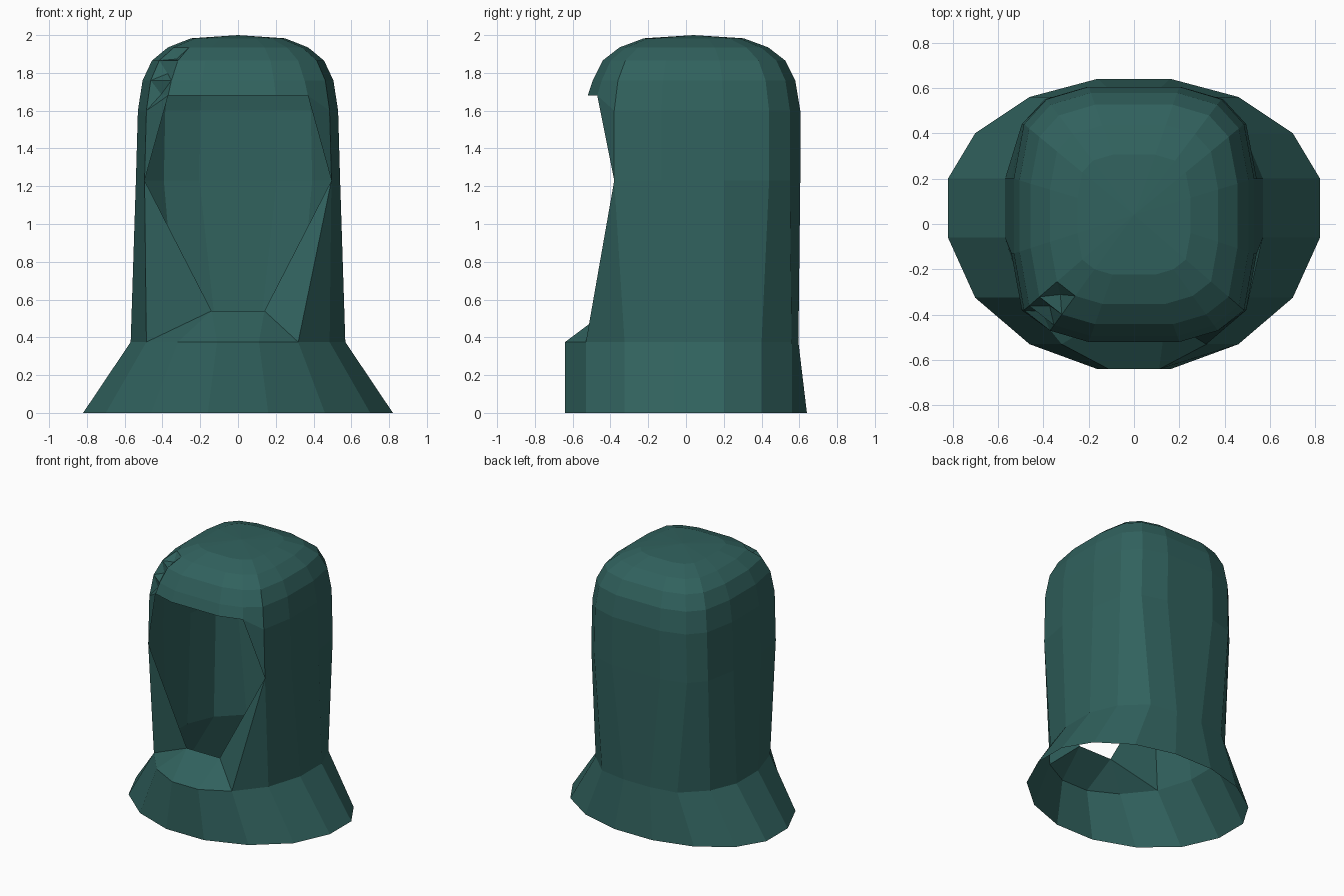
import bpy, bmesh

if "Cube" in bpy.data.objects:
    bpy.data.objects.remove(bpy.data.objects["Cube"])

# Right-half cross-sections, listed back to front (mirrored to give 16 sides)
HEM = [(.16, .64), (.46, .56), (.70, .40), (.82, .20),
       (.82, -.06), (.70, -.325), (.46, -.53), (.16, -.64)]
HEAD = [(.20, .605), (.385, .55), (.485, .44), (.53, .20),
        (.53, -.13), (.485, -.38), (.37, -.47), (.20, -.52)]
CENTRE_Y = 0.04
N = 16
FRONT = range(5, 10)          # segments across the face

bm = bmesh.new()


def ring(half, z, sx=1, sy=1, skip=()):
    pts = [(x * sx, CENTRE_Y + (y - CENTRE_Y) * sy) for x, y in half]
    pts += [(-x, y) for x, y in reversed(pts)]
    return [None if i in skip else bm.verts.new((x, y, z))
            for i, (x, y) in enumerate(pts)]


def bridge(a, b, skip=()):
    return {i: bm.faces.new((a[i], b[i], b[(i + 1) % N], a[(i + 1) % N]))
            for i in range(N) if i not in skip}


# Flared neck skirt
hem = ring(HEM, 0)
neck = ring(HEM, .375, sx=.693)
for i in (0, 15):
    neck[i].co.y = .595
bridge(hem, neck)

# Hood walls, open across the face
mid = ring(HEAD, 1.23, sx=1.02, skip=range(6, 10))
brow = ring(HEAD, 1.6)
for i in range(6, 10):
    brow[i].co.z = 1.68
bridge(neck, mid, FRONT)
bridge(mid, brow, FRONT)
for tri in ((mid[5], brow[5], brow[6]), (mid[10], brow[9], brow[10])):
    bm.faces.new(tri)

# Chin flap and the side pieces of the face opening
chin_r = bm.verts.new((.14, -.42, .54))
chin_l = bm.verts.new((-.14, -.42, .54))
for f in ((mid[5], neck[6], neck[5]), (mid[5], chin_r, neck[6]),
          (mid[10], neck[10], chin_l), (neck[6], chin_r, neck[7]),
          (neck[7], chin_r, chin_l, neck[8]),
          (neck[8], chin_l, neck[9]), (neck[9], chin_l, neck[10])):
    bm.faces.new(f)

# Rounded crown
creased = []
last = brow
for z, s in ((1.76, .953), (1.865, .86), (1.935, .70), (1.983, .47)):
    level = ring(HEAD, z, s, s)
    faces = bridge(last, level)
    if z < 1.95:
        creased.append(faces[9])
    last = level
tip = bm.verts.new((0, CENTRE_Y, 2))
for i in range(N):
    bm.faces.new((last[i], tip, last[(i + 1) % N]))

bmesh.ops.recalc_face_normals(bm, faces=bm.faces)
# Crumpled folds at one corner of the brow
bmesh.ops.poke(bm, faces=creased, offset=-.03)

mesh = bpy.data.meshes.new("hood")
bm.to_mesh(mesh)
bm.free()
hood = bpy.data.objects.new("hood", mesh)
bpy.context.collection.objects.link(hood)

# Dark green cloth
cloth = bpy.data.materials.new("green_cloth")
cloth.diffuse_color = (.03, .12, .11, 1)
cloth.use_nodes = True
cloth.node_tree.nodes["Principled BSDF"].inputs["Base Color"].default_value = cloth.diffuse_color
mesh.materials.append(cloth)
